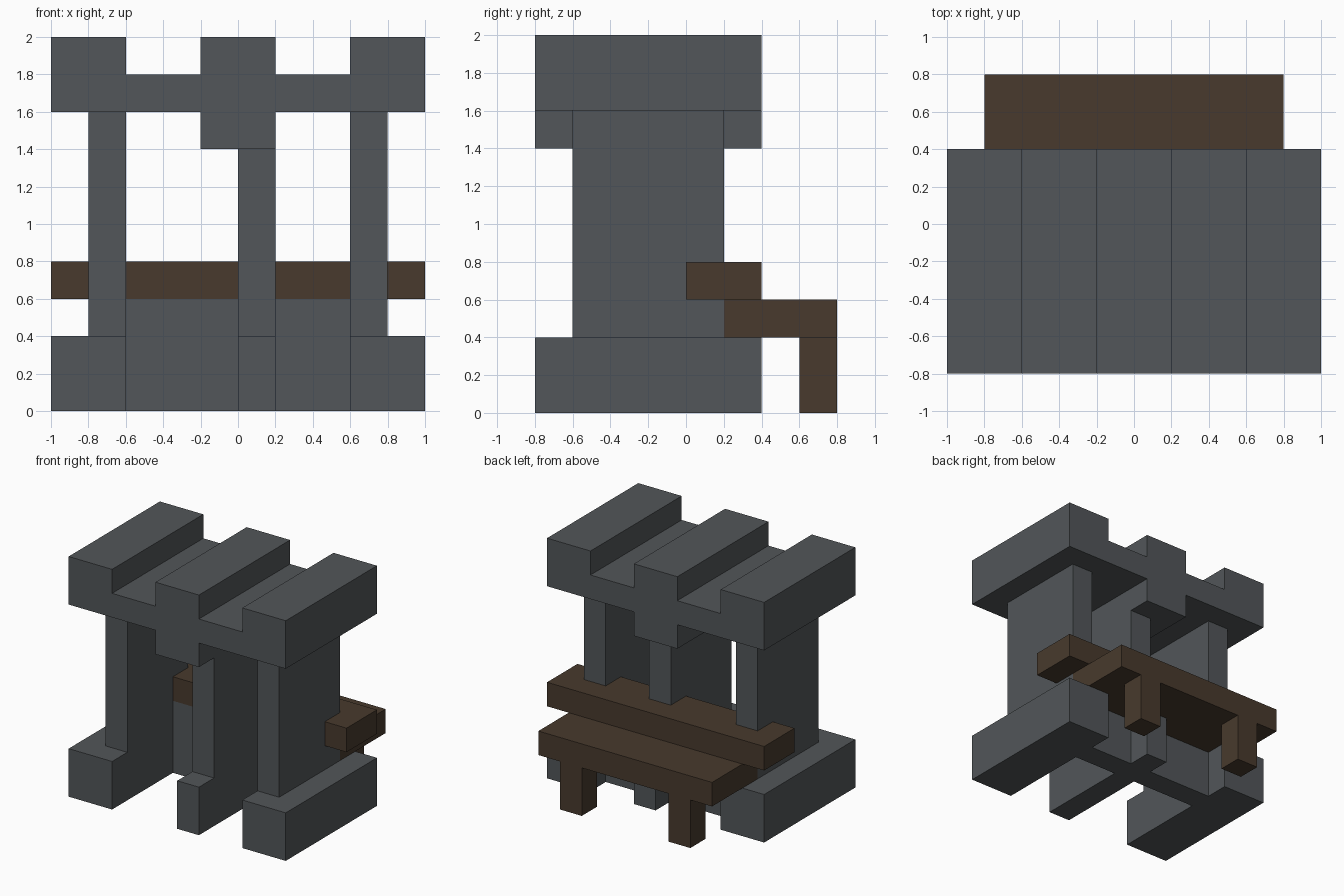
import bpy, bmesh

if "Cube" in bpy.data.objects:
    bpy.data.objects.remove(bpy.data.objects["Cube"])


def material(name, rgb):
    m = bpy.data.materials.new(name)
    m.diffuse_color = (*rgb, 1.0)
    m.use_nodes = True
    m.node_tree.nodes["Principled BSDF"].inputs["Base Color"].default_value = m.diffuse_color
    return m


stone = material("dark_grey_stone", (0.084, 0.093, 0.100))
wood = material("dark_brown_wood", (0.065, 0.042, 0.026))


def extrude_profile(name, profile, y0, y1, mat):
    """Extrude an (x, z) outline along y."""
    bm = bmesh.new()
    face = bm.faces.new([bm.verts.new((x, y0, z)) for x, z in profile])
    res = bmesh.ops.extrude_face_region(bm, geom=[face])
    verts = [v for v in res["geom"] if isinstance(v, bmesh.types.BMVert)]
    bmesh.ops.translate(bm, vec=(0, y1 - y0, 0), verts=verts)
    bmesh.ops.recalc_face_normals(bm, faces=bm.faces)
    mesh = bpy.data.meshes.new(name)
    bm.to_mesh(mesh)
    bm.free()
    mesh.materials.append(mat)
    obj = bpy.data.objects.new(name, mesh)
    bpy.context.collection.objects.link(obj)
    return obj


def box(name, x, y, z, mat):
    outline = [(x[0], z[0]), (x[1], z[0]), (x[1], z[1]), (x[0], z[1])]
    return extrude_profile(name, outline, y[0], y[1], mat)


# Stone cap: stepped outline with three ridges and a central drop beam
half = [(0.2, 1.4), (0.2, 1.6), (1.0, 1.6), (1.0, 2.0), (0.6, 2.0),
        (0.6, 1.8), (0.2, 1.8), (0.2, 2.0)]
cap = half + [(-x, z) for x, z in reversed(half)]
extrude_profile("top_cap", cap, -0.8, 0.4, stone)

# Stone feet and the wall-like pillars on them
for side, foot_x, pillar_x, top in (
        ("left", (-1.0, -0.6), (-0.8, -0.6), 1.6),
        ("middle", (0.0, 0.2), (0.0, 0.2), 1.4),
        ("right", (0.6, 1.0), (0.6, 0.8), 1.6)):
    box(side + "_foot", foot_x, (-0.8, 0.4), (0.0, 0.4), stone)
    box(side + "_pillar", pillar_x, (-0.6, 0.2), (0.4, top), stone)

# Stone cross wall joining the pillars
box("cross_wall", (-0.6, 0.6), (0.0, 0.2), (0.0, 0.6), stone)

# Wooden shelf, bench seat and bench legs
box("shelf", (-1.0, 1.0), (0.0, 0.4), (0.6, 0.8), wood)
box("bench_seat", (-0.8, 0.8), (0.2, 0.8), (0.4, 0.6), wood)
for side, x in (("left", -0.6), ("right", 0.4)):
    box(side + "_bench_leg", (x, x + 0.2), (0.6, 0.8), (0.0, 0.4), wood)
